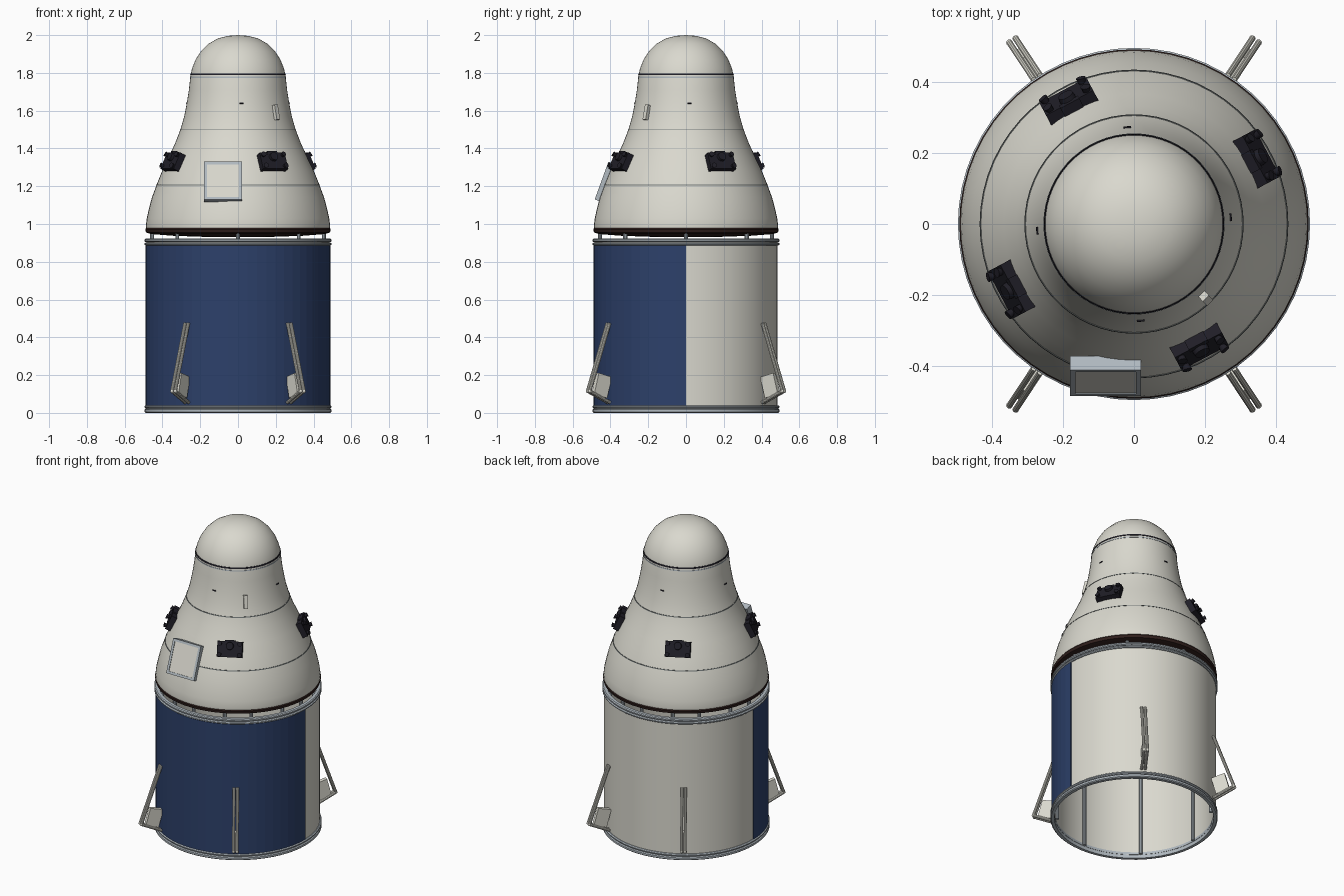
import bpy, bmesh
from math import radians, cos, sin, pi
from mathutils import Matrix, Vector

if "Cube" in bpy.data.objects:
    bpy.data.objects.remove(bpy.data.objects["Cube"])


def material(name, r, g, b):
    m = bpy.data.materials.new(name)
    m.use_nodes = True
    m.diffuse_color = (r, g, b, 1)
    m.node_tree.nodes["Principled BSDF"].inputs["Base Color"].default_value = (r, g, b, 1)
    return m


WHITE = material("warm white", 0.70, 0.69, 0.62)
STEEL = material("blue grey metal", 0.44, 0.49, 0.53)
NAVY = material("solar navy", 0.026, 0.052, 0.145)
DARK_NAVY = material("solar seam", 0.008, 0.014, 0.04)
BLACK = material("pod charcoal", 0.014, 0.013, 0.02)
SHIELD = material("shield brown", 0.03, 0.014, 0.012)
SEAM = material("seam grey", 0.16, 0.18, 0.18)


def finish(name, bm, *mats, fix_normals=True):
    if fix_normals:
        bmesh.ops.recalc_face_normals(bm, faces=bm.faces)
    me = bpy.data.meshes.new(name)
    bm.to_mesh(me)
    bm.free()
    for m in mats:
        me.materials.append(m)
    for p in me.polygons:
        p.use_smooth = True
    me.set_sharp_from_angle(angle=radians(35))
    ob = bpy.data.objects.new(name, me)
    bpy.context.scene.collection.objects.link(ob)
    return ob


def lathe(name, profile, mat, closed=False, steps=60):
    """Revolve (radius, height) points about z."""
    bm = bmesh.new()
    vs = [bm.verts.new((r, 0, z)) for r, z in profile]
    pairs = list(zip(vs, vs[1:] + vs[:1] if closed else vs[1:]))
    edges = [bm.edges.new(p) for p in pairs]
    bmesh.ops.spin(bm, geom=vs + edges, cent=(0, 0, 0), axis=(0, 0, 1),
                   angle=2 * pi, steps=steps)
    bmesh.ops.remove_doubles(bm, verts=bm.verts, dist=0.0003)
    return finish(name, bm, mat)


def band(name, r0, r1, z0, z1, mat):
    return lathe(name, [(r0, z0), (r1, z0), (r1, z1), (r0, z1)], mat, closed=True)


def box(bm, frame, centre, size):
    m = frame @ Matrix.Translation(centre) @ Matrix.Diagonal((*size, 1))
    bmesh.ops.create_cube(bm, size=1, matrix=m)


def rod(bm, a, b, r0, r1=None, sides=10):
    a, b = Vector(a), Vector(b)
    turn = (b - a).to_track_quat("Z", "Y").to_matrix().to_4x4()
    bmesh.ops.create_cone(bm, cap_ends=True, segments=sides, radius1=r0,
                          radius2=r0 if r1 is None else r1, depth=(b - a).length,
                          matrix=Matrix.Translation((a + b) / 2) @ turn)


def wall_frame(az, r, z, tilt=0):
    """Local x points out of the hull, y along it, z up it."""
    return (Matrix.Rotation(radians(az), 4, "Z") @ Matrix.Translation((r, 0, z))
            @ Matrix.Rotation(radians(-tilt), 4, "Y"))


# Capsule hull with rounded nose
HULL = [(0.487, 0.975), (0.488, 0.99), (0.483, 1.03), (0.472, 1.08), (0.456, 1.14),
        (0.430, 1.21), (0.402, 1.28), (0.366, 1.355), (0.332, 1.43), (0.305, 1.5),
        (0.285, 1.57), (0.271, 1.64), (0.26, 1.71), (0.251, 1.79), (0.243, 1.825),
        (0.225, 1.87), (0.196, 1.915), (0.155, 1.955), (0.105, 1.983),
        (0.052, 1.996), (0, 2.0)]
lathe("capsule_hull", HULL, WHITE)


def hull_radius(z):
    for (r0, z0), (r1, z1) in zip(HULL, HULL[1:]):
        if z0 <= z <= z1:
            return r0 + (r1 - r0) * (z - z0) / (z1 - z0)


# Heat shield under the capsule
lathe("heat_shield", [(0.487, 0.978), (0.491, 0.972), (0.487, 0.955), (0.46, 0.947),
                      (0.35, 0.938), (0.18, 0.932), (0, 0.93)], SHIELD)

# Hull seams
for name, z, h, mat in (("lower_seam", 1.207, 0.005, SEAM), ("upper_seam", 1.499, 0.005, SEAM),
                        ("nose_trim", 1.777, 0.006, STEEL), ("nose_joint", 1.793, 0.009, BLACK)):
    lo, hi = hull_radius(z - h / 2), hull_radius(z + h / 2)
    lathe(name, [(lo - 0.01, z - h / 2), (lo + 0.002, z - h / 2),
                 (hi + 0.002, z + h / 2), (hi - 0.01, z + h / 2)], mat, closed=True)

# Open cylindrical trunk and its end rings
band("trunk", 0.472, 0.484, 0.01, 0.91, WHITE)
for name, z0, z1 in (("bottom_ring", 0.0, 0.022), ("bottom_bead", 0.024, 0.04),
                     ("top_bead", 0.886, 0.902), ("top_ring", 0.904, 0.922)):
    lathe(name, [(0.47, z0), (0.489, z0), (0.495, z0 + 0.005),
                 (0.495, z1 - 0.005), (0.489, z1), (0.47, z1)], STEEL, closed=True)

# Solar cells wrapped over the front half of the trunk
bm = bmesh.new()
cols, rows = 30, 17
grid = [[bm.verts.new((0.489 * cos(pi + pi * c / cols), 0.489 * sin(pi + pi * c / cols),
                       0.04 + 0.05 * r)) for c in range(cols + 1)] for r in range(rows + 1)]
cells = [bm.faces.new((grid[r][c], grid[r][c + 1], grid[r + 1][c + 1], grid[r + 1][c]))
         for r in range(rows) for c in range(cols)]
seams = bmesh.ops.inset_individual(bm, faces=cells, thickness=0.0012)["faces"]
for f in bm.faces:
    f.material_index = 0
for f in seams:
    f.material_index = 1
for f in cells:
    f.material_index = 0
finish("solar_cells", bm, NAVY, DARK_NAVY, fix_normals=False)

# Edge strips closing the cell sheet onto the trunk
bm = bmesh.new()
for x in (-0.486, 0.486):
    box(bm, Matrix(), (x, -0.002, 0.465), (0.006, 0.004, 0.85))
finish("solar_edges", bm, NAVY)

# Posts inside the trunk that carry the capsule
bm = bmesh.new()
for i in range(8):
    x, y = 0.455 * cos(i * pi / 4), 0.455 * sin(i * pi / 4)
    rod(bm, (x, y, 0.02), (x, y, 0.952), 0.011)
finish("inner_posts", bm, STEEL)

# Four bent twin-rod struts with a thin block at the foot
for i, az in enumerate((-56.5, 56.5, 123.5, -123.5)):
    bm = bmesh.new()
    for side in (-0.0105, 0.0105):
        top, knee, foot = (0.492, side, 0.475), (0.618, side, 0.115), (0.49, side, 0.055)
        rod(bm, top, knee, 0.009)
        rod(bm, knee, foot, 0.009)
        bmesh.ops.create_icosphere(bm, subdivisions=2, radius=0.0095,
                                   matrix=Matrix.Translation(knee))
    box(bm, Matrix.Translation((0.535, 0, 0.145)) @ Matrix.Rotation(radians(-15), 4, "Y"),
        (0, 0, 0), (0.085, 0.026, 0.115))
    bm.transform(Matrix.Rotation(radians(az), 4, "Z"))
    finish(f"strut_{i + 1}", bm, WHITE)

# Four thruster pods
for i in range(4):
    bm = bmesh.new()
    I = Matrix()
    box(bm, I, (0, 0, 0), (0.05, 0.15, 0.095))
    box(bm, I, (0.012, 0, 0.045), (0.03, 0.06, 0.02))
    rod(bm, (0.01, 0, 0.02), (0.04, 0, 0.02), 0.026, 0.022, 16)
    for y in (-0.055, 0.055):
        for z in (-0.03, 0.03):
            rod(bm, (0.015, y, z), (0.04, y * 1.1, z * 1.1), 0.007, 0.014, 12)
    bm.transform(wall_frame(28 + 90 * i, 0.383, 1.325, 25))
    finish(f"thruster_pod_{i + 1}", bm, BLACK)

# Tilted hatch with a raised frame
hatch = Matrix.Translation((-0.08, -0.447, 1.23)) @ wall_frame(-90, 0, 0, 20)
bm = bmesh.new()
for s in (-1, 1):
    box(bm, hatch, (-0.021, s * 0.0925, 0), (0.042, 0.015, 0.213))
    box(bm, hatch, (-0.021, 0, s * 0.099), (0.042, 0.2, 0.015))
finish("hatch_frame", bm, STEEL)
bm = bmesh.new()
box(bm, hatch, (-0.022, 0, 0), (0.036, 0.172, 0.184))
finish("hatch_panel", bm, WHITE)

# Small fairing and four tiny ports on the upper hull
bm = bmesh.new()
box(bm, wall_frame(-46, 0.288, 1.59, 13), (0, 0, 0), (0.024, 0.024, 0.08))
finish("side_fairing", bm, WHITE)
bm = bmesh.new()
for i in range(4):
    box(bm, wall_frame(4 + 90 * i, hull_radius(1.64), 1.64, 9), (0, 0, 0), (0.008, 0.022, 0.007))
finish("hull_ports", bm, BLACK)
